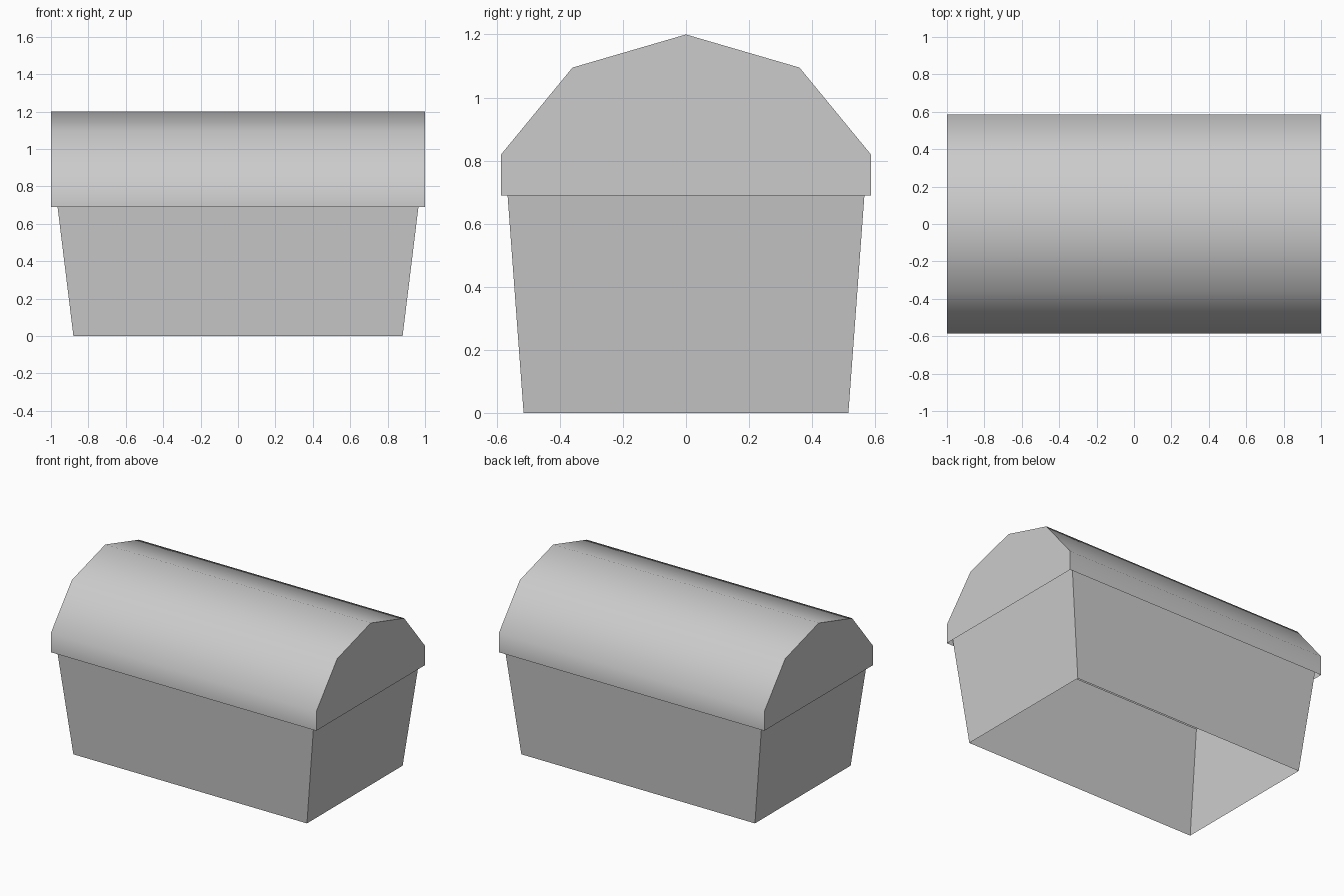
import bpy
import bmesh
import math

if "Cube" in bpy.data.objects:
    bpy.data.objects.remove(bpy.data.objects["Cube"], do_unlink=True)

# One plain grey for the whole chest
GREY = (0.6, 0.6, 0.6, 1.0)
grey = bpy.data.materials.new("plain_grey")
grey.use_nodes = True
grey.diffuse_color = GREY
grey.node_tree.nodes["Principled BSDF"].inputs["Base Color"].default_value = GREY


def make_object(name, bm):
    mesh = bpy.data.meshes.new(name)
    bm.to_mesh(mesh)
    bm.free()
    mesh.materials.append(grey)
    obj = bpy.data.objects.new(name, mesh)
    bpy.context.collection.objects.link(obj)
    return obj


def loft(bm, start, end):
    """Join two matching closed rings of points with a band of quads."""
    a = [bm.verts.new(p) for p in start]
    b = [bm.verts.new(p) for p in end]
    for i in range(len(a)):
        j = (i + 1) % len(a)
        bm.faces.new((a[i], a[j], b[j], b[i]))
    return a, b


def rectangle(x, y, z):
    return [(-x, -y, z), (x, -y, z), (x, y, z), (-x, y, z)]


# Chest body: four walls flaring upwards into the lid, open below
bm = bmesh.new()
loft(bm, rectangle(0.88, 0.515, 0), rectangle(0.98, 0.575, 0.815))
make_object("chest_body", bm)

# Lid: faceted arch run along x, closed at both ends, open underneath
half = [(-0.586, 0.69), (-0.586, 0.82), (-0.36, 1.095)]
profile = half + [(0, 1.2)] + [(-y, z) for y, z in reversed(half)]
bm = bmesh.new()
left, right = loft(bm, [(1, y, z) for y, z in profile],
                   [(-1, y, z) for y, z in profile])
bm.faces.new(left)
bm.faces.new(list(reversed(right)))
bm.normal_update()
underside = [f for f in bm.faces if all(v.co.z < 0.7 for v in f.verts)]
bmesh.ops.delete(bm, geom=underside, context='FACES_ONLY')

# Turn every lid face outwards from the middle of the chest
for f in bm.faces:
    centre = f.calc_center_median()
    centre.z -= 0.7
    if f.normal.dot(centre) < 0:
        f.normal_flip()
lid = make_object("chest_lid", bm)

# The arch is smooth, its ends stay sharp
bpy.ops.object.select_all(action='DESELECT')
lid.select_set(True)
bpy.context.view_layer.objects.active = lid
bpy.ops.object.shade_smooth_by_angle(angle=math.radians(60))
